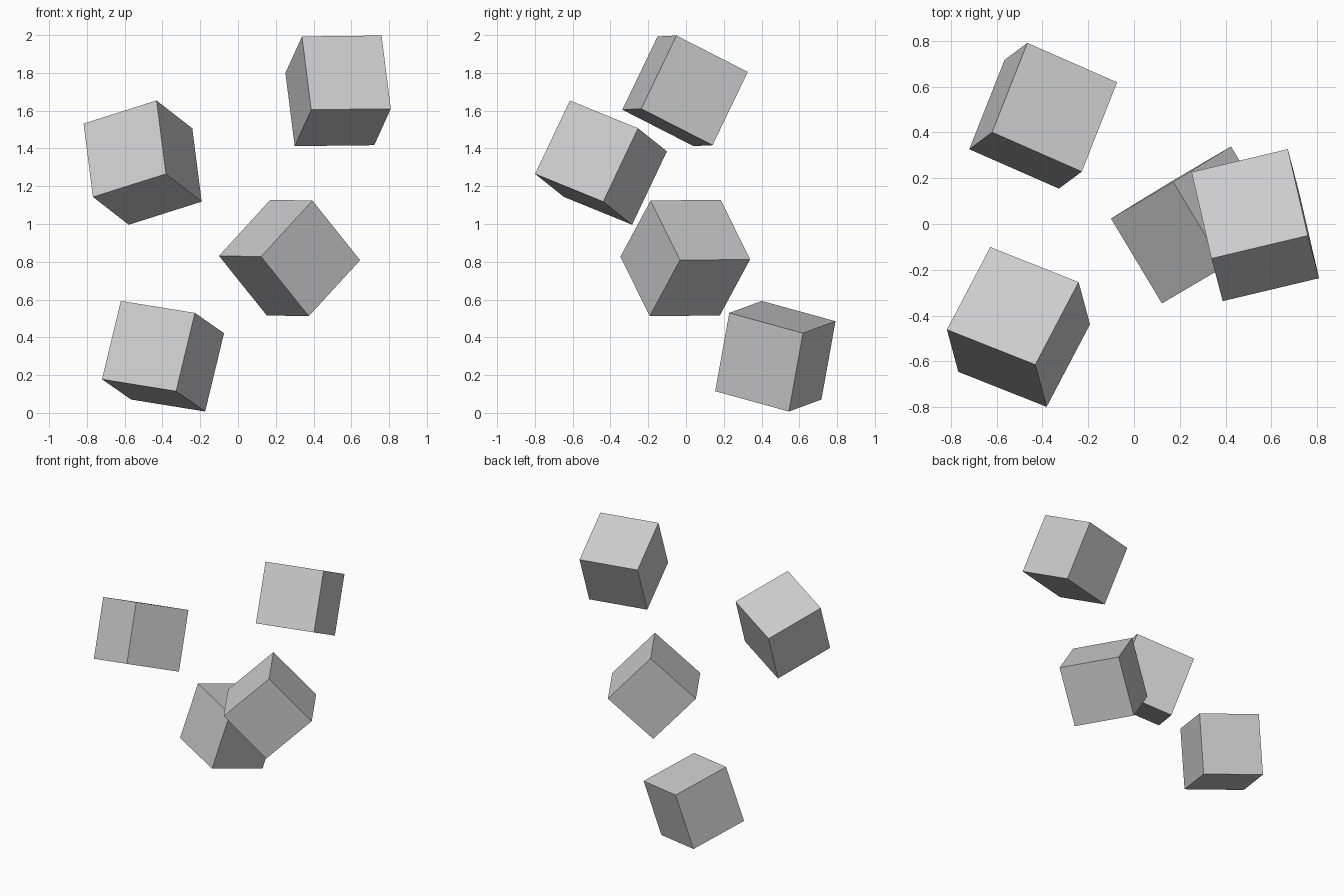
import bpy
from mathutils import Matrix, Vector

default = bpy.data.objects.get("Cube")
if default:
    bpy.data.objects.remove(default, do_unlink=True)

SIDE = 0.433

# One plain grey for every block
grey = bpy.data.materials.new("light_grey")
grey.use_nodes = True
colour = (0.6, 0.6, 0.6, 1.0)
grey.diffuse_color = colour
grey.node_tree.nodes["Principled BSDF"].inputs["Base Color"].default_value = colour


def tumbled_cube(name, centre, edge_a, edge_b):
    """Add a cube at centre whose edges follow two given directions."""
    x = Vector(edge_a).normalized()
    z = x.cross(Vector(edge_b)).normalized()
    y = z.cross(x)
    rotation = Matrix((x, y, z)).transposed().to_4x4()
    bpy.ops.mesh.primitive_cube_add(size=SIDE)
    cube = bpy.context.object
    cube.name = name
    cube.data.name = name
    cube.matrix_world = Matrix.Translation(centre) @ rotation
    cube.data.materials.append(grey)


# Four loose cubes tumbling in the air
tumbled_cube("top_left_cube", (0.53, -0.005, 1.705), (0.42, 0.10, 0.005), (-0.05, 0.185, 0.385))
tumbled_cube("upper_right_cube", (-0.505, -0.45, 1.325), (-0.386, 0.153, -0.122), (-0.048, 0.185, 0.392))
tumbled_cube("middle_cube", (0.273, -0.004, 0.82), (-0.222, 0.37, 0.004), (0.27, 0.164, 0.297))
tumbled_cube("lower_right_cube", (-0.397, 0.473, 0.30), (-0.396, 0.174, 0.064), (0.10, 0.074, 0.413))
